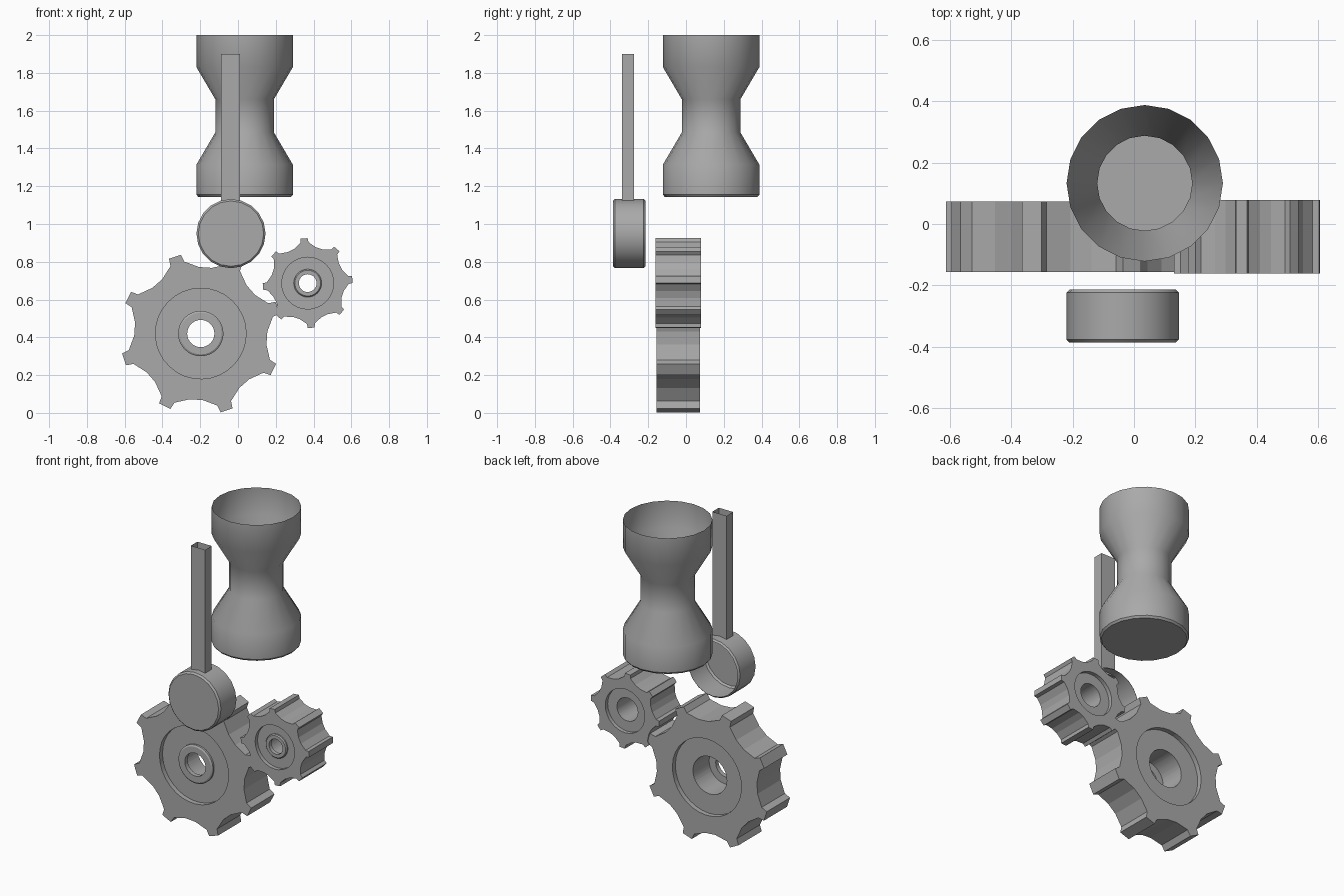
import bpy, bmesh, math

cube = bpy.data.objects.get("Cube")
if cube:
    bpy.data.objects.remove(cube, do_unlink=True)

grey = bpy.data.materials.new("plain_grey")
grey.use_nodes = True
GREY = (0.4, 0.4, 0.4, 1)
grey.diffuse_color = GREY
grey.node_tree.nodes["Principled BSDF"].inputs["Base Color"].default_value = GREY


def loft(name, loops, cap_start=False, closed=False, smooth=None):
    """Skin a row of equal point loops into one surface."""
    bm = bmesh.new()
    rows = [[bm.verts.new(p) for p in loop] for loop in loops]
    pairs = list(zip(rows, rows[1:]))
    if closed:
        pairs.append((rows[-1], rows[0]))
    for a, b in pairs:
        n = len(a)
        for i in range(n):
            j = (i + 1) % n
            bm.faces.new((a[i], a[j], b[j], b[i]))
    if cap_start:
        bm.faces.new(rows[0])
    bmesh.ops.recalc_face_normals(bm, faces=bm.faces)
    mesh = bpy.data.meshes.new(name)
    bm.to_mesh(mesh)
    bm.free()
    mesh.materials.append(grey)
    obj = bpy.data.objects.new(name, mesh)
    bpy.context.collection.objects.link(obj)
    if smooth:
        bpy.ops.object.select_all(action="DESELECT")
        obj.select_set(True)
        bpy.context.view_layer.objects.active = obj
        bpy.ops.object.shade_smooth_by_angle(angle=math.radians(smooth))
    return obj


def ring(r, sides=20):
    return [(r * math.cos(math.tau * i / sides), r * math.sin(math.tau * i / sides))
            for i in range(sides)]


# Waisted funnel: open top, closed floor with a small chamfer
funnel = [(0.245, 1.143), (0.255, 1.155), (0.255, 1.315), (0.155, 1.485),
          (0.155, 1.66), (0.255, 1.83), (0.255, 2.0)]
loft("waisted_funnel",
     [[(0.035 + x, 0.133 + y, z) for x, y in ring(r)] for r, z in funnel],
     cap_start=True, smooth=35)

# Round weight: closed front, open back
weight = [(0.173, -0.387), (0.183, -0.377), (0.183, -0.224), (0.173, -0.214)]
loft("round_weight",
     [[(-0.037 + x, y, 0.949 + z) for x, z in ring(r)] for r, y in weight],
     cap_start=True, smooth=30)

# Square hollow rod above the weight
loft("hollow_rod",
     [[(-0.09, -0.34, z), (0.01, -0.34, z), (0.01, -0.275, z), (-0.09, -0.275, z)]
      for z in (1.12, 1.9)])


def gear(name, cx, cz, turn, tip, recess, hub, bore, front, back, depth):
    """Eight-tooth gear with recessed sides, a front hub and a wider rear bore."""
    teeth, step = 8, 45
    tooth = [(-16.9, 0.82), (-5.6, 0.91), (-4.4, 1), (4.4, 1), (5.6, 0.91), (16.9, 0.82)]
    outline = [(math.radians(turn + k * step + a), f * tip)
               for k in range(teeth) for a, f in tooth]

    def row(y, r=None):
        return [(cx + (r or t) * math.cos(a), y, cz + (r or t) * math.sin(a))
                for a, t in outline]

    floor_f, floor_b = front + depth, back - depth
    lip = front + depth * 0.4
    rows = [row(front), row(front, recess), row(floor_f, recess), row(floor_f, hub),
            row(lip + 0.006, hub), row(lip, hub * 0.92), row(lip, bore),
            row(floor_f + 0.01, bore), row(floor_f + 0.01, hub * 0.98),
            row(floor_b, hub * 0.98), row(floor_b, recess), row(back, recess), row(back)]
    return loft(name, rows, closed=True, smooth=15)


gear("large_gear", -0.197, 0.42, 18.6, 0.43, 0.24, 0.12, 0.072, -0.156, 0.074, 0.03)
gear("small_gear", 0.369, 0.687, 4.5, 0.238, 0.137, 0.074, 0.047, -0.161, 0.079, 0.024)
